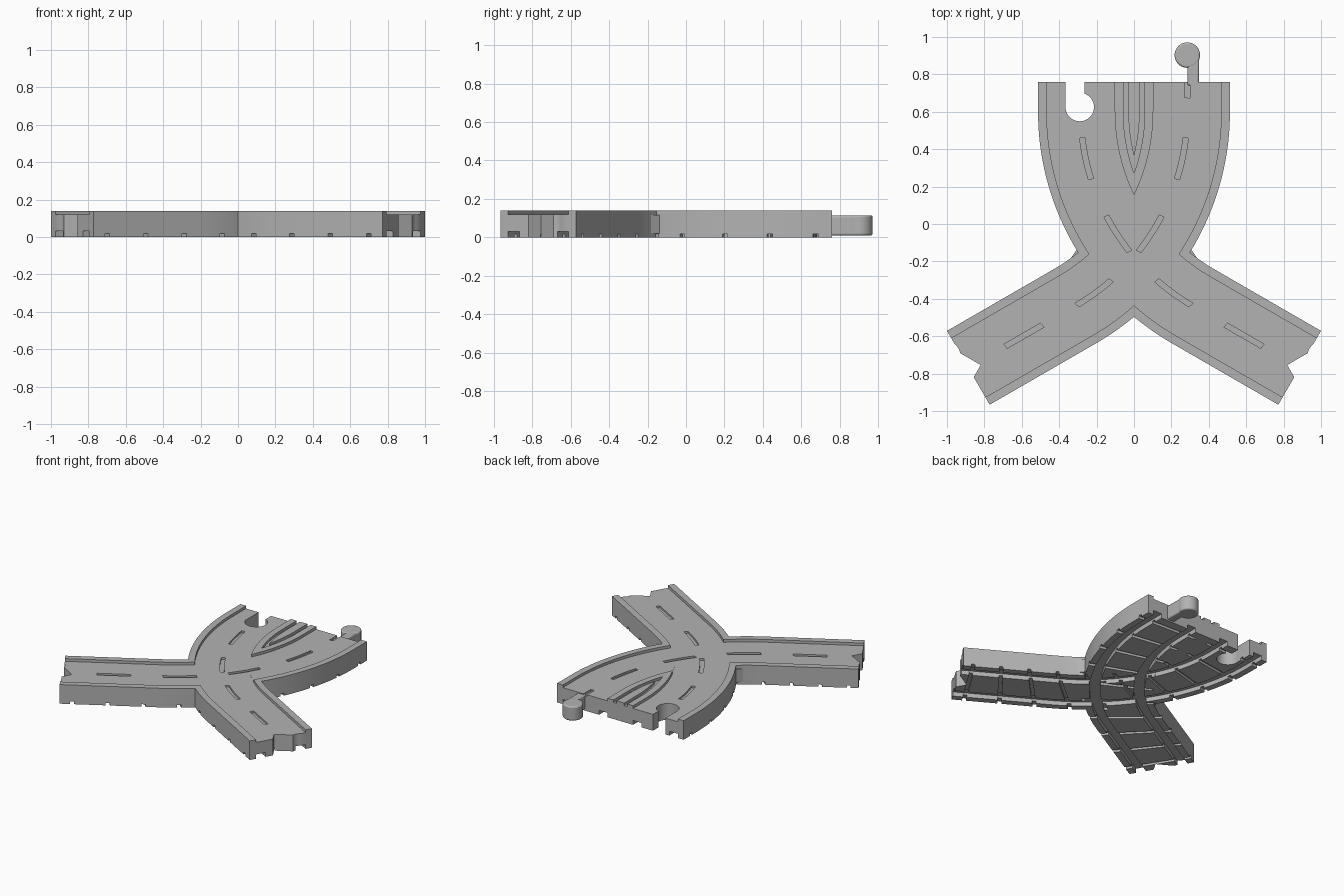
import bpy, bmesh, math
from math import sin, cos, acos, radians
from mathutils import Vector, Matrix

cube = bpy.data.objects.get("Cube")
if cube:
    bpy.data.objects.remove(cube)

# Road layout: short straight, 60 degree bend, straight arm
CX, CY, R = -0.915, 0.6, 1.2
LEAD, ARM, TURN = 0.16, 0.659, radians(60)
HALF, ROAD, TOP, FLOOR = 0.228, 0.182, 0.14, 0.12

grey = bpy.data.materials.new("plain grey")
grey.use_nodes = True
grey.diffuse_color = (0.45, 0.45, 0.45, 1)
grey.node_tree.nodes["Principled BSDF"].inputs["Base Color"].default_value = (0.45, 0.45, 0.45, 1)


def lane(f, off, side=1):
    """Point at fraction f along a lane, offset outward from its centre line."""
    r = R + off
    t = f * (LEAD + r * TURN + ARM) - LEAD
    a = min(max(t / r, 0), TURN)
    e = t - a * r
    return (side * (CX + r * cos(a) - e * sin(a)), CY - r * sin(a) - e * cos(a))


def arc(off, a0, a1, side=1, n=24):
    r = R + off
    angles = [a0 + (a1 - a0) * i / n for i in range(n + 1)]
    return [(side * (CX + r * cos(a)), CY - r * sin(a)) for a in angles]


def prism(name, outlines, z0, z1):
    bm = bmesh.new()
    for pts in outlines:
        face = bm.faces.new([bm.verts.new((x, y, z0)) for x, y in pts])
        new = bmesh.ops.extrude_face_region(bm, geom=[face])["geom"]
        verts = [v for v in new if isinstance(v, bmesh.types.BMVert)]
        bmesh.ops.translate(bm, verts=verts, vec=(0, 0, z1 - z0))
    bmesh.ops.recalc_face_normals(bm, faces=bm.faces)
    mesh = bpy.data.meshes.new(name)
    bm.to_mesh(mesh)
    bm.free()
    mesh.materials.append(grey)
    obj = bpy.data.objects.new(name, mesh)
    bpy.context.scene.collection.objects.link(obj)
    return obj


def strip(f0, f1, o0, o1, side, n):
    fs = [f0 + (f1 - f0) * i / n for i in range(n + 1)]
    return [lane(f, o1, side) for f in fs] + [lane(f, o0, side) for f in reversed(fs)]


def disc(x, y, r, n=40):
    return [(x + r * cos(math.tau * i / n), y + r * sin(math.tau * i / n)) for i in range(n)]


def box(x0, x1, y0, y1):
    return [(x0, y0), (x1, y0), (x1, y1), (x0, y1)]


# Body outline, one half then its mirror
tip = acos(-CX / (R + HALF))
meet_y = CY - 0.753
a_out = math.asin((CY - meet_y) / (R + HALF))
a_in = math.asin((CY - meet_y) / (R - HALF))
half = [(CX + R + HALF, CY + LEAD)] + arc(HALF, 0, a_out)
half += arc(-HALF, a_in, TURN, -1, 6)[1:]
half += [lane(1, -HALF, -1), lane(1, HALF, -1)]
half += arc(HALF, TURN, tip, -1, 6)
body = prism("track_body", [half + [(-x, y) for x, y in reversed(half[:-1])]], 0, TOP)

cutters = []


def cut(outlines, z0, z1):
    obj = prism("cutter", outlines, z0, z1)
    obj.hide_render = True
    cutters.append(obj)
    mod = body.modifiers.new("cut", "BOOLEAN")
    mod.operation, mod.solver, mod.object = "DIFFERENCE", "EXACT", obj


for side in (1, -1):
    nudge = 0.0003 * side
    # Sunken road between the kerbs
    cut([strip(-0.03, 1.03, -ROAD, ROAD, side, 48)], FLOOR + nudge, 0.2)
    # Engraved centre dashes
    dashes = [(-0.14 + 0.44 * k, 0.085 + 0.44 * k) for k in range(5)]
    length = LEAD + R * TURN + ARM
    cut([strip(a / length, b / length, -0.014, 0.014, side, 6) for a, b in dashes],
        FLOOR - 0.014, 0.21)
    # Wheel grooves underneath
    cut([strip(-0.03, 1.03, o - 0.035, o + 0.035, side, 48) for o in (-0.147, 0.147)],
        -0.05, 0.032 + nudge)
    # Cross grooves underneath
    ties = [0.037 + 0.103 * k for k in range(10)]
    cut([strip(f - 0.006, f + 0.006, -HALF - 0.01, HALF + 0.01, side, 1) for f in ties],
        -0.06, 0.018 + nudge)

# V shaped gap between the two inner kerbs
def vee(off):
    right = [(CX + R + off, CY + LEAD + 0.05)] + arc(off, 0, acos(-CX / (R + off)), 1, 12)
    return right + [(-x, y) for x, y in reversed(right[:-1])]


cut([vee(-HALF) + vee(-HALF - 0.027)[::-1]], FLOOR + 0.001, 0.22)

# Sockets in the arms and at the back
for side in (1, -1):
    end = Vector(lane(1, 0, side))
    along = Vector((-side * cos(radians(30)), sin(radians(30))))
    across = Vector((-along.y, along.x)) * 0.046
    hole = end + along * 0.134
    cut([disc(hole.x, hole.y, 0.073)], -0.1, 0.3)
    a, b = end - along * 0.05, hole
    cut([[tuple(p) for p in (a - across, b - across, b + across, a + across)]], -0.11, 0.31)
cut([disc(-0.29, 0.625, 0.076)], -0.1, 0.3)
cut([box(-0.365, -0.264, 0.63, 0.82)], -0.11, 0.31)

# Apply the cuts
bpy.context.view_layer.update()
graph = bpy.context.evaluated_depsgraph_get()
mesh = bpy.data.meshes.new_from_object(body.evaluated_get(graph))
body.modifiers.clear()
body.data = mesh
for obj in cutters:
    bpy.data.objects.remove(obj)

# Small webs where the arms meet the curved sides
webs = [[(s * 0.305, -0.135), (s * 0.35, -0.2), (s * 0.29, -0.2)] for s in (1, -1)]
web = prism("corner_webs", webs, 0.02, FLOOR - 0.004)

# Connector peg at the back
peg_head = prism("peg_head", [disc(0.285, 0.903, 0.068)], 0.01, 0.115)
peg_neck = prism("peg_neck", [box(0.286, 0.348, 0.74, 0.9)], 0.01, 0.114)
for obj in (peg_head, peg_neck):
    mod = obj.modifiers.new("soft edges", "BEVEL")
    mod.width, mod.segments, mod.limit_method = 0.01, 3, "ANGLE"

# Smooth curves with sharp edges kept
bpy.ops.object.select_all(action="DESELECT")
for obj in (body, peg_head, peg_neck):
    obj.select_set(True)
bpy.context.view_layer.objects.active = body
bpy.ops.object.shade_smooth_by_angle(angle=radians(30))
